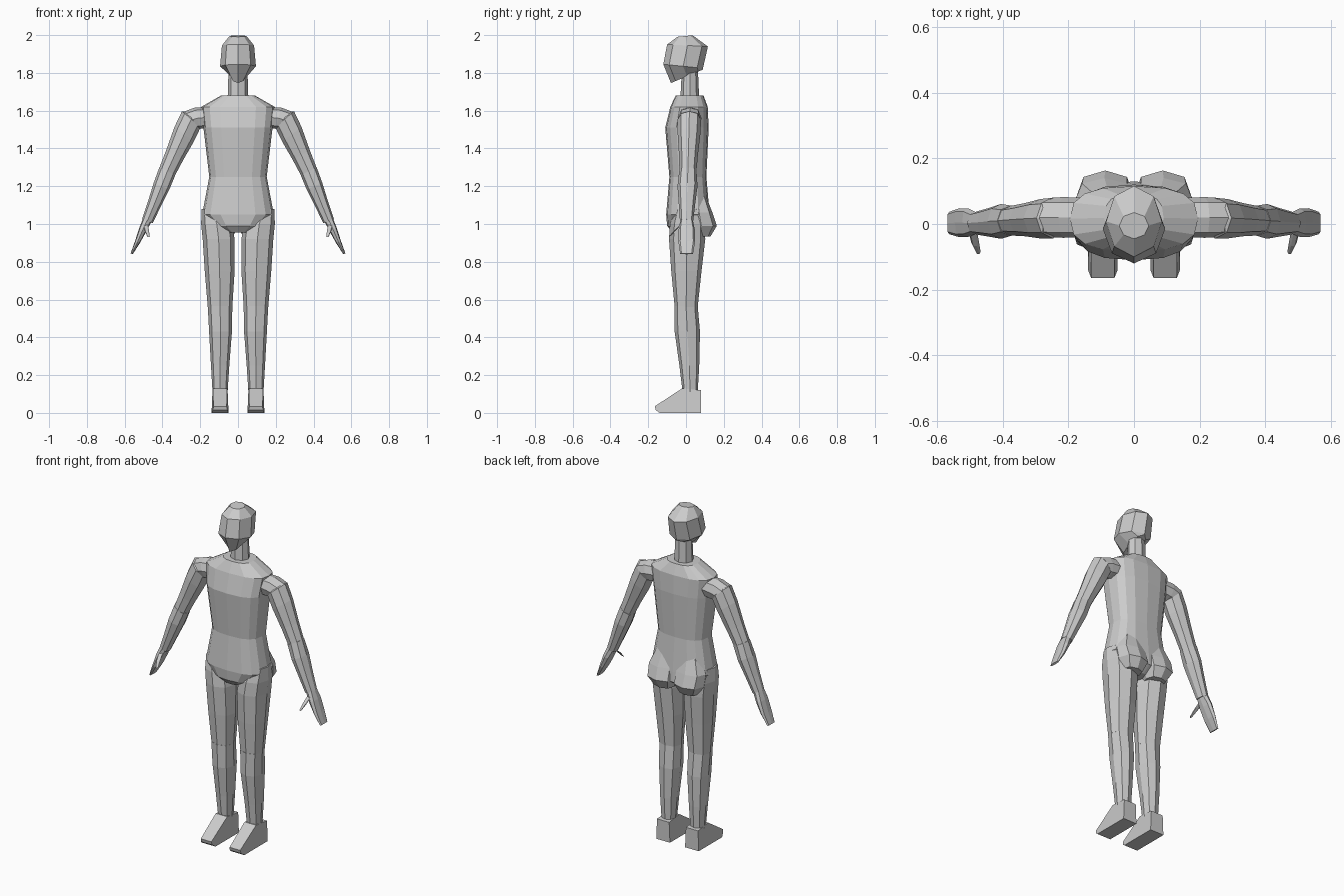
import bpy, bmesh
from math import sin, cos, pi, radians, copysign
from mathutils import Vector


def finish(name, bm, mirror):
    bmesh.ops.recalc_face_normals(bm, faces=bm.faces)
    me = bpy.data.meshes.new(name)
    bm.to_mesh(me)
    bm.free()
    ob = bpy.data.objects.new(name, me)
    bpy.context.collection.objects.link(ob)
    if mirror:
        ob.modifiers.new("Mirror", 'MIRROR')
    return ob


def spow(v, p):
    return copysign(abs(v) ** p, v)


def loft(name, rings, sides=8, power=1.0, mirror=False, turn=0.0):
    """Skin rings of (x, y, z, half width, half depth, side tilt deg, y slope)."""
    bm = bmesh.new()
    prev = None
    for i, (x, y, z, a, b, tilt, slope) in enumerate(rings):
        t = radians(tilt)
        loop = []
        for k in range(sides):
            ang = 2 * pi * k / sides + turn
            u = a * spow(cos(ang), power)
            v = b * spow(sin(ang), power)
            loop.append(bm.verts.new(Vector((x + u * cos(t), y + v, z + u * sin(t) + v * slope))))
        if prev:
            for k in range(sides):
                n = (k + 1) % sides
                bm.faces.new((prev[k], prev[n], loop[n], loop[k]))
        if i in (0, len(rings) - 1):
            bm.faces.new(loop)
        prev = loop
    return finish(name, bm, mirror)


def body(rows):
    """Upright rings from (x min, x max, y min, y max, z)."""
    return [((x0 + x1) / 2, (y0 + y1) / 2, z, (x1 - x0) / 2, (y1 - y0) / 2, 0, 0)
            for x0, x1, y0, y1, z in rows]


# head, tilted along the jaw
loft("head", [
    (0, 0.005, 1.782, 0.038, 0.085, 0, 0.42),
    (0, -0.015, 1.835, 0.095, 0.105, 0, -0.1),
    (0, 0.008, 1.945, 0.085, 0.108, 0, -0.05),
    (0, -0.005, 1.995, 0.045, 0.04, 0, 0.1)])

# neck
loft("neck", body([(-0.055, 0.055, -0.03, 0.07, 1.66), (-0.05, 0.05, -0.022, 0.063, 1.82)]))

# torso
loft("torso", body([
    (-0.09, 0.09, -0.055, 0.093, 1.68),
    (-0.195, 0.195, -0.083, 0.115, 1.62),
    (-0.183, 0.183, -0.11, 0.12, 1.51),
    (-0.152, 0.152, -0.088, 0.108, 1.25),
    (-0.19, 0.19, -0.105, 0.125, 1.05),
    (-0.13, 0.13, -0.10, 0.13, 0.99),
    (-0.065, 0.065, -0.07, 0.08, 0.955)]), sides=16, power=0.75)

# buttocks
loft("buttock", body([
    (0.02, 0.14, 0.02, 0.105, 1.15),
    (0.0, 0.18, 0.0, 0.14, 1.06),
    (0.0, 0.175, 0.0, 0.163, 0.99),
    (0.025, 0.14, 0.02, 0.13, 0.935)]), power=0.8, mirror=True)

# legs
loft("thigh", body([
    (0.08, 0.193, -0.06, 0.07, 1.08),
    (0.03, 0.195, -0.085, 0.10, 1.0),
    (0.018, 0.187, -0.09, 0.102, 0.92),
    (0.018, 0.176, -0.078, 0.082, 0.75),
    (0.03, 0.16, -0.06, 0.062, 0.56)]), power=0.85, mirror=True)
loft("shin", body([
    (0.03, 0.16, -0.062, 0.062, 0.565),
    (0.032, 0.153, -0.06, 0.074, 0.43),
    (0.046, 0.143, -0.035, 0.07, 0.25),
    (0.055, 0.135, -0.018, 0.062, 0.11)]), power=0.85, mirror=True)

# feet: side profile given a width at each point (y, z, half width)
profile = [(0.08, 0, 0.045), (0.08, 0.12, 0.04), (-0.02, 0.13, 0.038),
           (-0.165, 0.035, 0.035), (-0.16, 0.015, 0.037), (-0.14, 0, 0.045)]
bm = bmesh.new()
left = [bm.verts.new((0.095 - w, y, z)) for y, z, w in profile]
right = [bm.verts.new((0.095 + w, y, z)) for y, z, w in profile]
bm.faces.new(left)
bm.faces.new(right)
for k in range(len(profile)):
    n = (k + 1) % len(profile)
    bm.faces.new((left[k], left[n], right[n], right[k]))
finish("foot", bm, True)

# shoulder joint, running sideways
loft("shoulder", [
    (0.16, 0.02, 1.565, 0.055, 0.06, 90, 0),
    (0.215, 0.02, 1.56, 0.058, 0.062, 75, 0),
    (0.25, 0.02, 1.55, 0.06, 0.06, 45, 0)], power=0.85, mirror=True)

# arms
loft("upper_arm", [
    (0.25, 0.018, 1.575, 0.045, 0.045, 26, 0),
    (0.247, 0.018, 1.555, 0.065, 0.062, 40, 0),
    (0.285, 0.016, 1.475, 0.064, 0.06, 36, 0),
    (0.335, 0.013, 1.365, 0.052, 0.05, 30, 0),
    (0.376, 0.01, 1.275, 0.046, 0.045, 26, 0)], mirror=True)
loft("forearm", [
    (0.374, 0.01, 1.28, 0.047, 0.046, 26, 0),
    (0.405, 0.008, 1.20, 0.045, 0.053, 24, 0),
    (0.445, 0.005, 1.10, 0.036, 0.043, 22, 0),
    (0.48, 0.003, 1.015, 0.03, 0.035, 20, 0)], power=0.9, mirror=True)

# hands
loft("hand", [
    (0.479, 0.003, 1.025, 0.024, 0.032, 22, 0),
    (0.504, 0.004, 0.97, 0.021, 0.043, 22, 0),
    (0.532, 0.004, 0.905, 0.014, 0.044, 22, 0),
    (0.563, 0.003, 0.842, 0.006, 0.034, 22, 0)], power=0.7, mirror=True)
loft("thumb", [
    (0.492, -0.015, 1.005, 0.013, 0.016, 0, 0.6),
    (0.484, -0.055, 0.97, 0.012, 0.014, 0, 0.6),
    (0.474, -0.085, 0.935, 0.007, 0.008, 0, 0.6)], sides=6, mirror=True)
